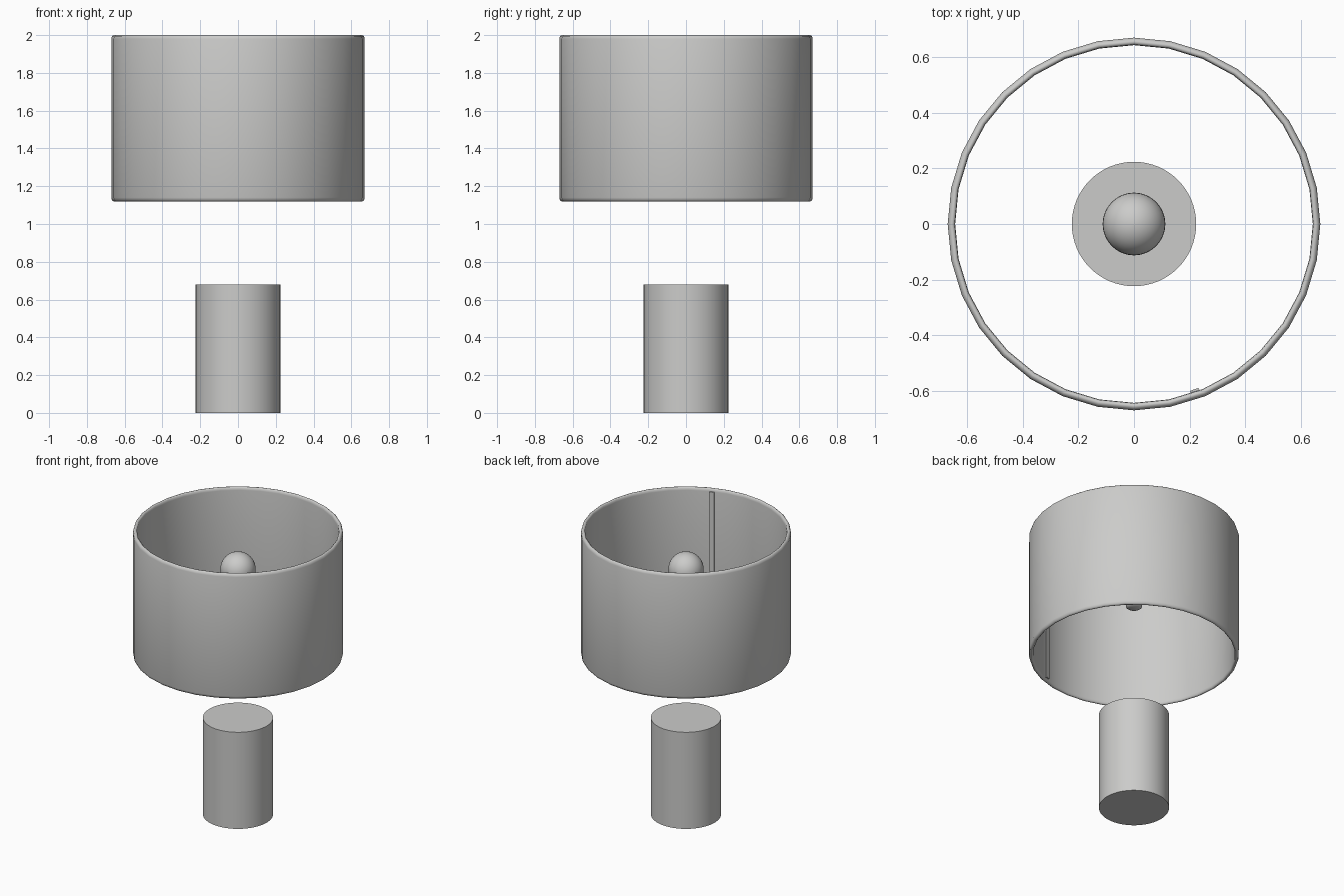
import bpy, math

if "Cube" in bpy.data.objects:
    bpy.data.objects.remove(bpy.data.objects["Cube"])

grey = bpy.data.materials.new("plain_grey")
grey.diffuse_color = (0.6, 0.6, 0.59, 1)
grey.use_nodes = True
grey.node_tree.nodes["Principled BSDF"].inputs["Base Color"].default_value = grey.diffuse_color

def lathe(name, profile, sides, closed=False, angle=40):
    """Spin (radius, z) points about z; closed joins the profile's ends, else they are capped."""
    n = len(profile)
    verts = [(r * math.cos(2 * math.pi * i / sides), r * math.sin(2 * math.pi * i / sides), z)
             for i in range(sides) for r, z in profile]
    faces = []
    for i in range(sides):
        a, b = i * n, (i + 1) % sides * n
        for j in range(n if closed else n - 1):
            k = (j + 1) % n
            faces.append((a + j, b + j, b + k, a + k))
    if not closed:
        faces.append([i * n for i in reversed(range(sides))])
        faces.append([i * n + n - 1 for i in range(sides)])
    return finish(name, verts, faces, angle)

def finish(name, verts, faces, angle):
    me = bpy.data.meshes.new(name)
    me.from_pydata(verts, [], faces)
    me.materials.append(grey)
    ob = bpy.data.objects.new(name, me)
    bpy.context.collection.objects.link(ob)
    bpy.ops.object.select_all(action='DESELECT')
    ob.select_set(True)
    bpy.context.view_layer.objects.active = ob
    bpy.ops.object.shade_smooth_by_angle(angle=math.radians(angle))
    return ob

# solid base
lathe("base", [(0.224, 0), (0.224, 0.68)], 64)

# open drum shade with softly rounded rims
RO, RI, Z0, Z1 = 0.671, 0.644, 1.12, 2.0
outer = [(RO - 0.012, Z0), (RO - 0.004, Z0 + 0.006), (RO, Z0 + 0.02),
         (RO, Z1 - 0.02), (RO - 0.004, Z1 - 0.006), (RO - 0.012, Z1)]
inner = [(RI + 0.008, Z1), (RI + 0.002, Z1 - 0.006), (RI, Z1 - 0.02),
         (RI, Z0 + 0.02), (RI + 0.002, Z0 + 0.006), (RI + 0.008, Z0)]
lathe("shade", outer + inner, 32, closed=True, angle=60)

# narrow seam strip on the inside of the shade
a0 = math.radians(-70)
half = 0.017 / RI
sv = [(r * math.cos(a0 + s * half), r * math.sin(a0 + s * half), z)
      for z in (Z0 + 0.02, Z1 - 0.02) for r, s in ((0.65, -1), (0.65, 1), (0.634, 1), (0.634, -1))]
finish("shade_seam", sv, [(3, 2, 1, 0), (4, 5, 6, 7), (0, 1, 5, 4), (1, 2, 6, 5),
                          (2, 3, 7, 6), (3, 0, 4, 7)], 30)

# floating bulb: narrow neck flowing into a globe
R, C = 0.113, 1.725
globe = [(R * math.cos(math.radians(t)), C + R * math.sin(math.radians(t)))
         for t in range(-40, 90, 10)] + [(0.002, C + R)]
lathe("bulb", [(0.035, 1.47), (0.05, 1.48), (0.052, 1.56), (0.062, 1.61)] + globe, 32, angle=60)
